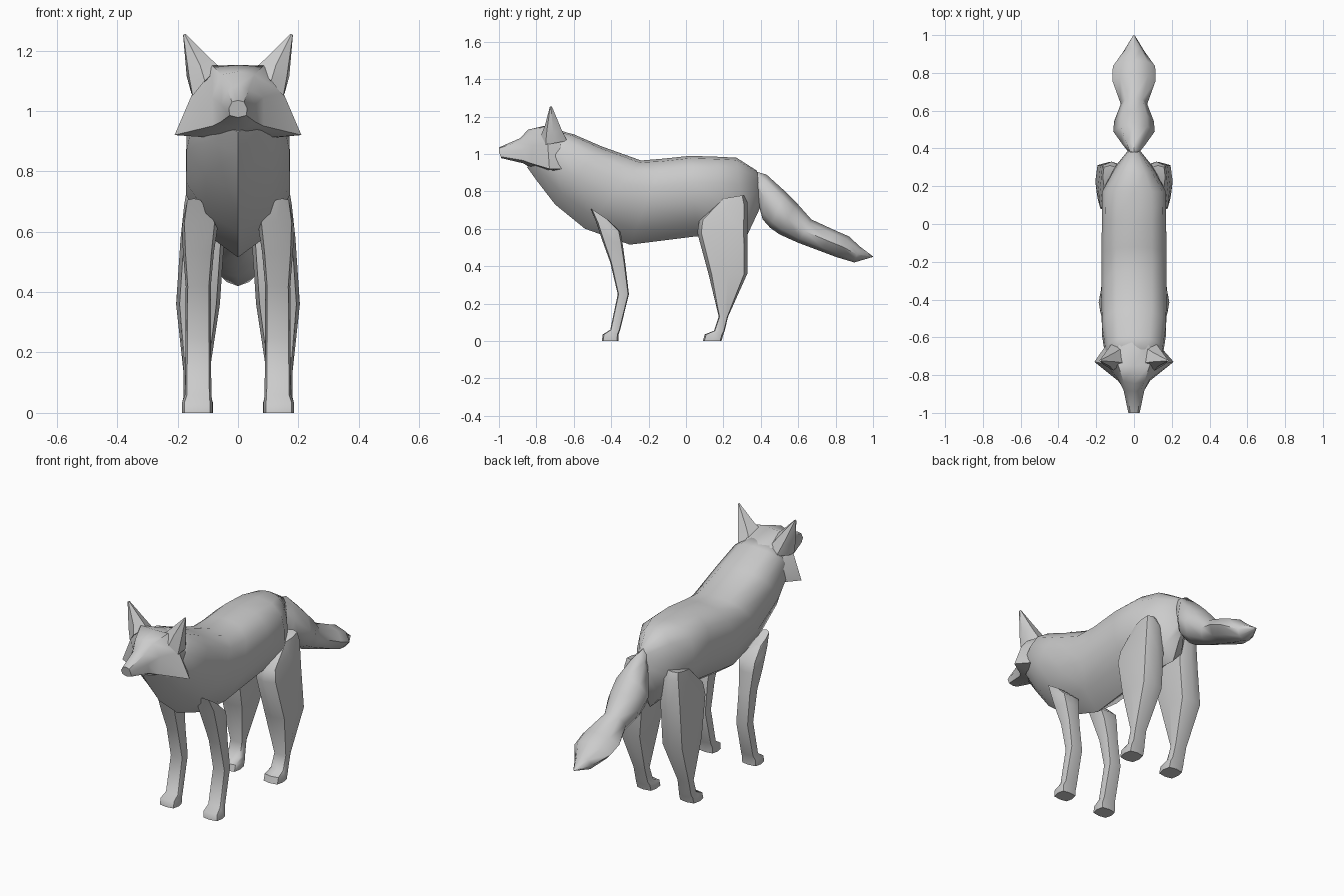
import bpy, bmesh, math
from mathutils import Vector


def loft(name, rings, mirror=False, angle=45):
    """Skin a list of equally long closed rings, cap both ends, shade smooth."""
    bm = bmesh.new()
    rows = [[bm.verts.new(p) for p in ring] for ring in rings]
    n = len(rows[0])
    for a, b in zip(rows, rows[1:]):
        for i in range(n):
            j = (i + 1) % n
            bm.faces.new((a[i], a[j], b[j], b[i]))
    bm.faces.new(rows[0])
    bm.faces.new(rows[-1])
    bmesh.ops.remove_doubles(bm, verts=bm.verts, dist=0.0005)
    bmesh.ops.recalc_face_normals(bm, faces=bm.faces)
    mesh = bpy.data.meshes.new(name)
    bm.to_mesh(mesh)
    bm.free()
    ob = bpy.data.objects.new(name, mesh)
    bpy.context.collection.objects.link(ob)
    bpy.ops.object.select_all(action='DESELECT')
    ob.select_set(True)
    bpy.context.view_layer.objects.active = ob
    bpy.ops.object.shade_smooth_by_angle(angle=math.radians(angle))
    if mirror:
        ob.modifiers.new("Mirror", 'MIRROR')
    return ob


def both_sides(half):
    """Complete a half ring that starts and ends on the centre plane."""
    return half + [(-x, y, z) for x, y, z in reversed(half[1:-1])]


def spine_ring(top, bottom, w, profile):
    """Ring hung between a top and a bottom (y, z) point."""
    t, b = Vector((0, *top)), Vector((0, *bottom))
    half = []
    for fx, f in profile:
        p = t.lerp(b, f)
        half.append((fx * w, p.y, p.z))
    return both_sides(half)


def leg_ring(z, y0, y1, x0, x1, tilt=0.0):
    """Rounded box ring; tilt lifts the rear outer part."""
    ring = []
    for i in range(8):
        a = i * math.pi / 4
        k = 0.84 if i % 2 else 1.0
        c, s = math.cos(a), math.sin(a)
        u = math.copysign(k, c) if abs(c) > 0.1 else 0
        v = math.copysign(k, s) if abs(s) > 0.1 else 0
        ring.append(((x0 + x1) / 2 + u * (x1 - x0) / 2,
                     (y0 + y1) / 2 + v * (y1 - y0) / 2,
                     z + tilt * v))
    return ring


# Body: neck to rump
body_profile = [(0, 0), (0.55, 0.03), (0.9, 0.15), (1, 0.33), (1, 0.55), (0.62, 0.83), (0, 1)]
body = [((-0.66, 1.12), (-0.85, 0.93), 0.11),
        ((-0.60, 1.105), (-0.80, 0.86), 0.15),
        ((-0.45, 1.04), (-0.70, 0.73), 0.17),
        ((-0.24, 0.965), (-0.54, 0.60), 0.172),
        ((-0.12, 0.975), (-0.30, 0.515), 0.172),
        ((0.02, 0.99), (0.06, 0.56), 0.17),
        ((0.17, 0.985), (0.18, 0.56), 0.168),
        ((0.27, 0.98), (0.32, 0.55), 0.105),
        ((0.38, 0.91), (0.40, 0.72), 0.03)]
loft("body", [spine_ring(t, b, w, body_profile) for t, b, w in body], angle=60)

# Bushy tail
tail_profile = [(0, 0), (0.65, 0.15), (1, 0.5), (0.65, 0.85), (0, 1)]
tail = [((0.36, 0.91), (0.38, 0.76), 0.02),
        ((0.43, 0.89), (0.41, 0.65), 0.06),
        ((0.53, 0.80), (0.45, 0.605), 0.11),
        ((0.59, 0.74), (0.50, 0.57), 0.105),
        ((0.67, 0.65), (0.60, 0.525), 0.07),
        ((0.80, 0.59), (0.72, 0.48), 0.115),
        ((0.87, 0.56), (0.80, 0.45), 0.112),
        ((0.93, 0.505), (0.90, 0.42), 0.055),
        ((1.0, 0.452), (0.998, 0.449), 0.004)]
loft("tail", [spine_ring(t, b, w, tail_profile) for t, b, w in tail], angle=60)

# Head: snout, brow, flared cheeks, back of skull
head = [
    [(0, -1.0, 1.035), (0.02, -1.0, 1.03), (0.03, -1.0, 1.01), (0.028, -0.99, 0.985), (0, -0.99, 0.978)],
    [(0, -0.885, 1.085), (0.035, -0.885, 1.07), (0.055, -0.88, 1.02), (0.055, -0.87, 0.965), (0, -0.87, 0.95)],
    [(0, -0.845, 1.13), (0.055, -0.835, 1.12), (0.085, -0.82, 1.045), (0.085, -0.83, 0.95), (0, -0.83, 0.925)],
    [(0, -0.75, 1.152), (0.085, -0.745, 1.15), (0.15, -0.74, 1.06), (0.21, -0.73, 0.92), (0, -0.74, 0.905)],
    [(0, -0.61, 1.105), (0.075, -0.62, 1.095), (0.14, -0.63, 1.02), (0.14, -0.65, 0.92), (0, -0.65, 0.90)]]
loft("head", [both_sides(h) for h in head])

# Pointed ears
ear_base = [(0.06, -0.735, 1.145), (0.11, -0.775, 1.10), (0.15, -0.75, 1.05),
            (0.155, -0.69, 1.06), (0.12, -0.635, 1.07), (0.07, -0.66, 1.11)]
ear_mid = [(0.09, -0.73, 1.172), (0.125, -0.755, 1.15), (0.162, -0.745, 1.115),
           (0.17, -0.71, 1.115), (0.14, -0.665, 1.13), (0.10, -0.68, 1.155)]
tip = Vector((0.177, -0.722, 1.254))
ear_tip = [tip + (Vector(p) - Vector((0.13, -0.71, 1.14))) * 0.12 for p in ear_mid]
for p in ear_tip:
    p.z = min(p.z, 1.254)
loft("ear", [ear_base, ear_mid, ear_tip], mirror=True)

# Legs: rows of height, front y, back y, inner x, outer x, rear tilt
front_leg = [(0.68, -0.51, -0.42, 0.12, 0.172, -0.03),
             (0.61, -0.48, -0.35, 0.068, 0.187, -0.025),
             (0.53, -0.445, -0.34, 0.08, 0.182, 0),
             (0.42, -0.405, -0.325, 0.09, 0.173, 0),
             (0.25, -0.365, -0.305, 0.09, 0.174, 0),
             (0.06, -0.405, -0.352, 0.088, 0.176, 0),
             (0.035, -0.445, -0.36, 0.085, 0.185, 0),
             (0.0, -0.45, -0.362, 0.085, 0.185, 0)]
hind_leg = [(0.77, 0.19, 0.31, 0.09, 0.165, 0.01),
            (0.69, 0.07, 0.33, 0.06, 0.178, 0.05),
            (0.58, 0.06, 0.33, 0.045, 0.19, 0),
            (0.36, 0.12, 0.328, 0.06, 0.205, 0),
            (0.13, 0.175, 0.225, 0.095, 0.18, 0),
            (0.055, 0.15, 0.207, 0.09, 0.18, 0),
            (0.035, 0.10, 0.20, 0.083, 0.185, 0),
            (0.0, 0.09, 0.19, 0.083, 0.185, 0)]
for name, rows in (("front_leg", front_leg), ("hind_leg", hind_leg)):
    loft(name, [leg_ring(*r) for r in rows], mirror=True, angle=50)
